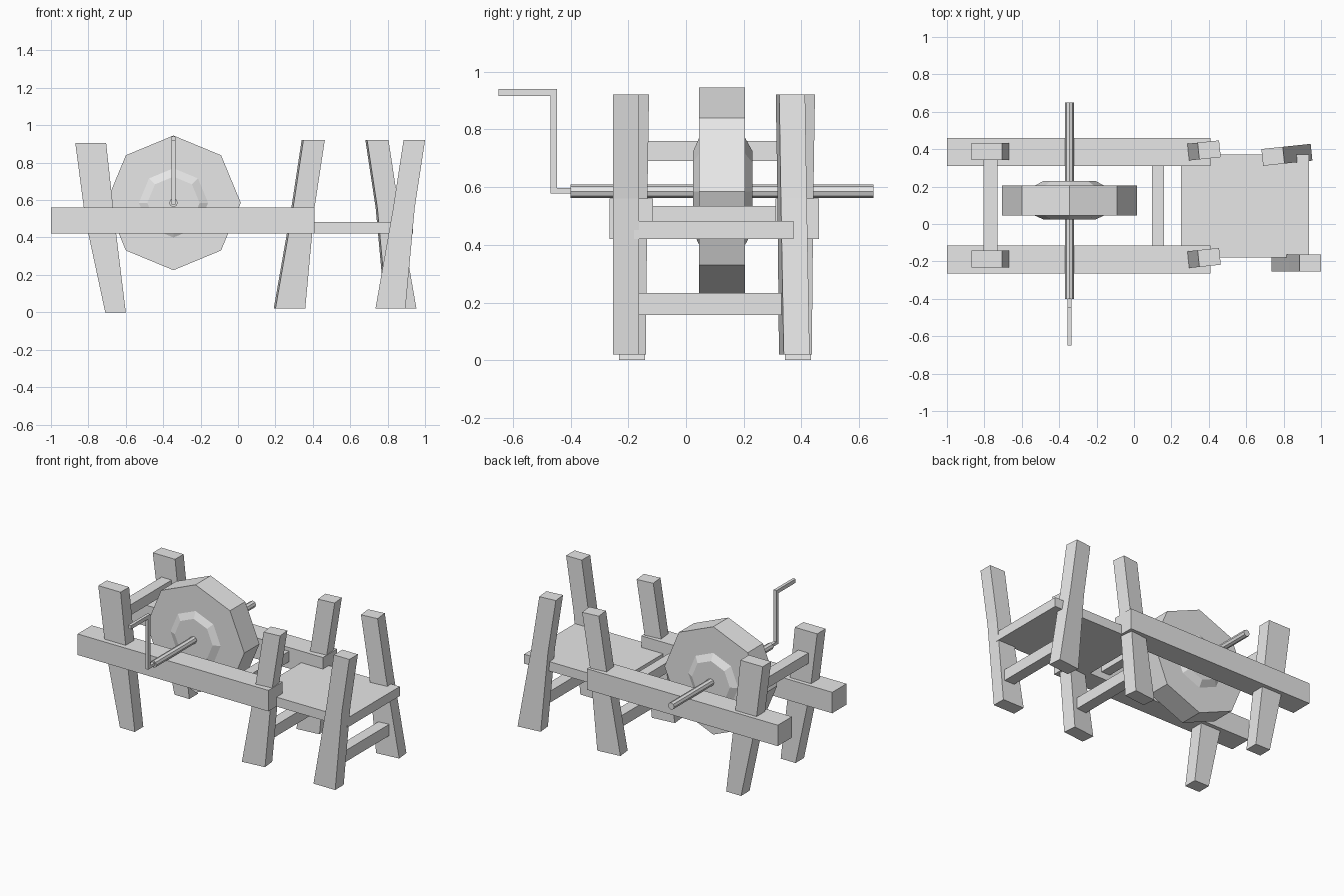
import bpy, bmesh, math
from mathutils import Matrix, Vector

cube = bpy.data.objects.get("Cube")
if cube:
    bpy.data.objects.remove(cube, do_unlink=True)

grey = bpy.data.materials.new("plain_grey")
grey.use_nodes = True
grey.diffuse_color = (0.8, 0.8, 0.8, 1)
grey.node_tree.nodes["Principled BSDF"].inputs["Base Color"].default_value = (0.8, 0.8, 0.8, 1)


def loft(name, rings, location=(0, 0, 0), turn=0):
    """Skin a stack of matching rings and cap both ends."""
    bm = bmesh.new()
    loops = [[bm.verts.new(p) for p in ring] for ring in rings]
    n = len(loops[0])
    for a, b in zip(loops, loops[1:]):
        for i in range(n):
            j = (i + 1) % n
            bm.faces.new((a[i], a[j], b[j], b[i]))
    bm.faces.new(loops[0][::-1])
    bm.faces.new(loops[-1])
    bmesh.ops.recalc_face_normals(bm, faces=bm.faces)
    bm.transform(Matrix.Translation(Vector(location)) @ Matrix.Rotation(math.radians(turn), 4, "Z"))
    mesh = bpy.data.meshes.new(name)
    bm.to_mesh(mesh)
    bm.free()
    mesh.materials.append(grey)
    obj = bpy.data.objects.new(name, mesh)
    bpy.context.scene.collection.objects.link(obj)
    return obj


def box(name, x, y, z):
    return loft(name, [[(x[0], y[0], h), (x[1], y[0], h), (x[1], y[1], h), (x[0], y[1], h)] for h in z])


def leg(name, x, y, profile, turn=0, flip=1):
    """Bent post: profile rows are height, low x, high x."""
    d = 0.045
    rings = [[(a * flip, -d, z), (b * flip, -d, z), (b * flip, d, z), (a * flip, d, z)]
             for z, a, b in profile]
    return loft(name, rings, (x, y, 0), turn)


def turned(name, rows, sides=8):
    """Faceted solid around the axle line: rows are y, radius."""
    angles = [math.tau * i / sides for i in range(sides)]
    rings = [[(r * math.cos(t), y, r * math.sin(t)) for t in angles] for y, r in rows]
    return loft(name, rings, (AXLE_X, 0, AXLE_Z))


AXLE_X, AXLE_Z = -0.345, 0.585

# Long side rails and the legs that pass through them
END_LEG = [(0, -0.71, -0.60), (0.49, -0.815, -0.66), (0.905, -0.87, -0.705)]
SPLAYED = [(0.02, -0.13, 0.03), (0.56, -0.035, 0.08), (0.92, 0.02, 0.135)]
for side, y in (("front", -0.19), ("back", 0.385)):
    box(side + "_rail", (-1, 0.41), (y - 0.075, y + 0.075), (0.42, 0.56))
    leg(side + "_end_leg", 0, y + 0.003, END_LEG)
    leg(side + "_middle_leg", 0.325, y + 0.003, SPLAYED, turn=6)

# Seat and its outer legs
box("seat", (0.25, 0.935), (-0.18, 0.372), (0.42, 0.483))
leg("front_seat_leg", 0.865, -0.208, SPLAYED)
leg("back_seat_leg", 0.82, 0.37, SPLAYED, turn=6, flip=-1)

# Crossbars
box("end_crossbar", (-0.805, -0.73), (-0.145, 0.35), (0.69, 0.76))
box("rail_crossbar", (0.095, 0.16), (-0.125, 0.32), (0.465, 0.535))
box("middle_stretcher", (0.255, 0.33), (-0.165, 0.36), (0.157, 0.233))
box("seat_stretcher", (0.81, 0.885), (-0.165, 0.34), (0.157, 0.233))

# Wheel with tapered hub bosses, on its axle
turned("wheel", [(0.045, 0.36), (0.205, 0.36)])
turned("hub", [(0.025, 0.14), (0.045, 0.185), (0.205, 0.185), (0.23, 0.14)])
turned("axle", [(-0.40, 0.023), (0.65, 0.023)])

# Crank handle
cx = (AXLE_X - 0.01, AXLE_X + 0.01)
box("crank_stub", cx, (-0.47, -0.39), (0.577, 0.597))
box("crank_arm", cx, (-0.47, -0.447), (0.577, 0.94))
box("crank_grip", cx, (-0.65, -0.447), (0.915, 0.94))
